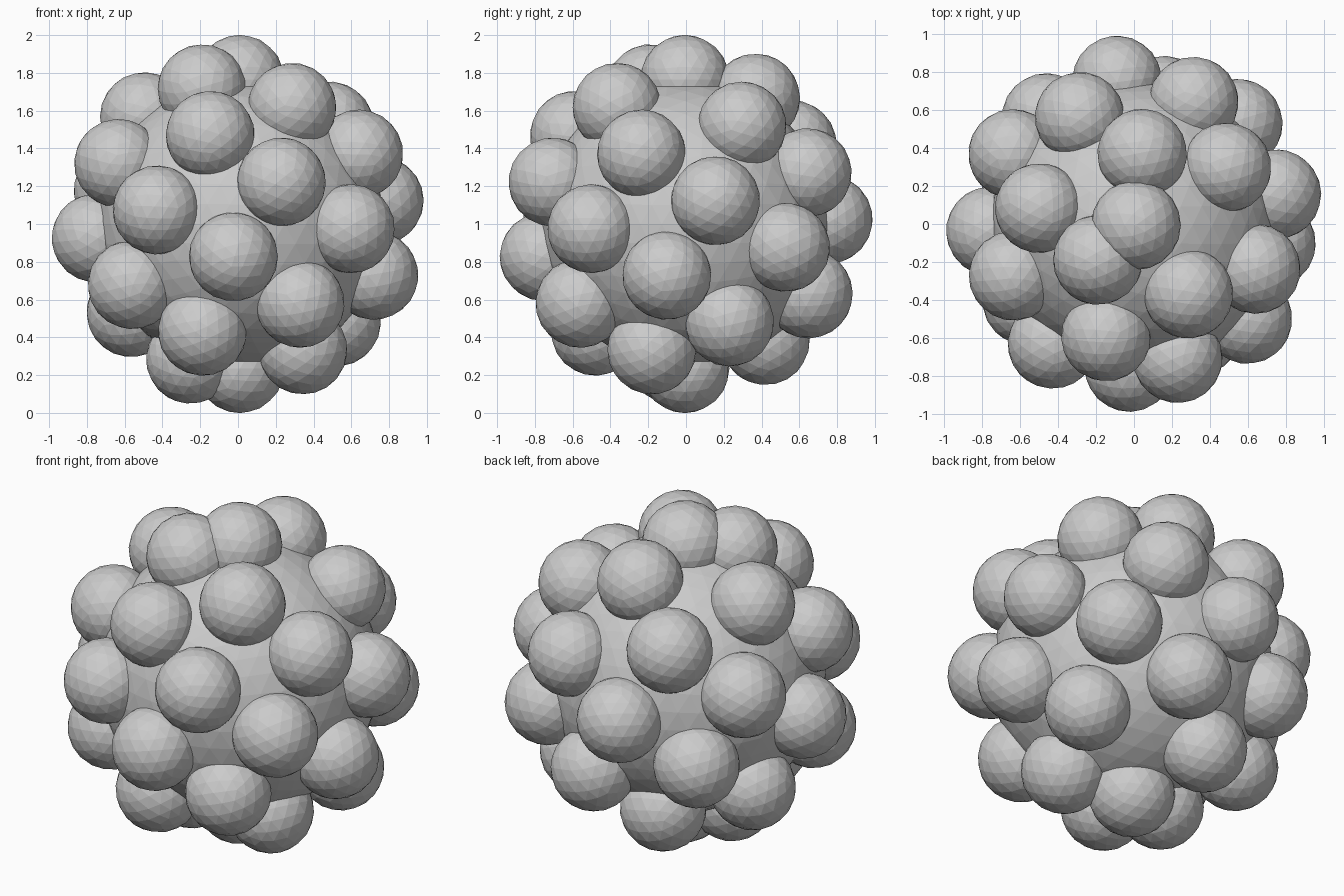
import bpy
import math
from mathutils import Vector

cube = bpy.data.objects.get("Cube")
if cube:
    bpy.data.objects.remove(cube, do_unlink=True)

CORE_R = 0.765
BALL_R = 0.236
COUNT = 32
CENTRE = Vector((0.01, -0.006, 1.0))
GOLDEN = math.pi * (3 - math.sqrt(5))

grey = bpy.data.materials.new("plain_grey")
grey.use_nodes = True
colour = (0.6, 0.6, 0.6, 1)
grey.diffuse_color = colour
grey.node_tree.nodes["Principled BSDF"].inputs["Base Color"].default_value = colour


def faceted_ball(name, radius, detail, location):
    bpy.ops.mesh.primitive_ico_sphere_add(subdivisions=detail, radius=radius, location=location)
    ball = bpy.context.object
    ball.name = name
    ball.data.materials.append(grey)
    return ball


# Central body
core = faceted_ball("core", CORE_R, 4, CENTRE)

# Knobs spread evenly over the body along a golden-angle spiral, pole to pole
for i in range(COUNT):
    height = 1 - 2 * i / (COUNT - 1)
    ring = math.sqrt(max(0, 1 - height * height))
    angle = -GOLDEN * i
    direction = Vector((ring * math.cos(angle), ring * math.sin(angle), height))
    knob = faceted_ball(f"knob_{i + 1:02d}", BALL_R, 3, CENTRE + direction * CORE_R)
    knob.rotation_euler = direction.to_track_quat("Z", "Y").to_euler()
